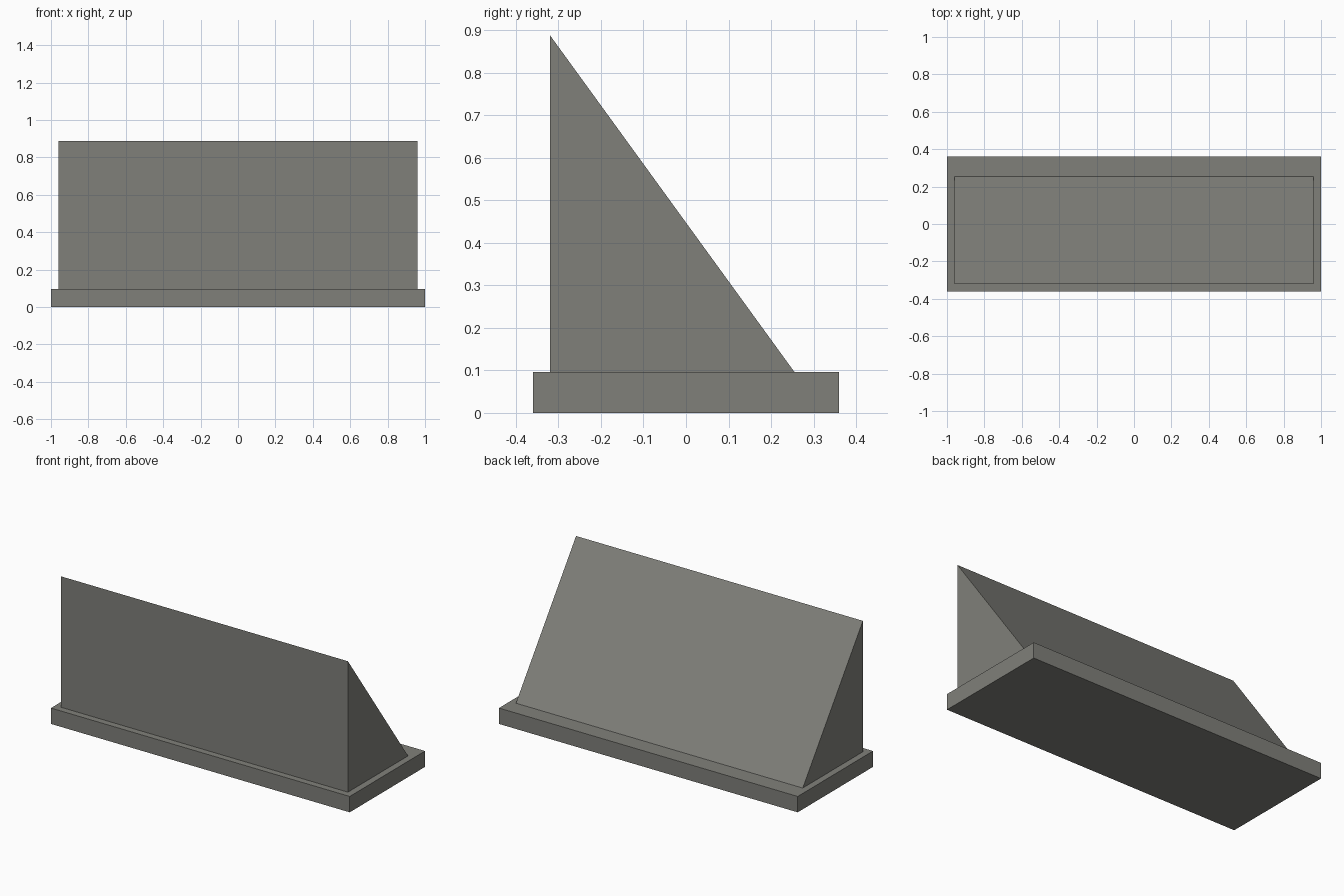
import bpy

if "Cube" in bpy.data.objects:
    bpy.data.objects.remove(bpy.data.objects["Cube"])

# One grey for the whole model
grey = bpy.data.materials.new("warm grey")
grey.diffuse_color = (0.216, 0.216, 0.195, 1)
grey.use_nodes = True
grey.node_tree.nodes["Principled BSDF"].inputs["Base Color"].default_value = grey.diffuse_color


def extrude_profile(name, profile, half_width):
    """Closed prism: a (y, z) profile extruded along x."""
    n = len(profile)
    verts = [(x, y, z) for x in (-half_width, half_width) for y, z in profile]
    faces = [tuple(reversed(range(n))), tuple(range(n, 2 * n))]
    faces += [(i, (i + 1) % n, (i + 1) % n + n, i + n) for i in range(n)]
    mesh = bpy.data.meshes.new(name)
    mesh.from_pydata(verts, [], faces)
    mesh.materials.append(grey)
    obj = bpy.data.objects.new(name, mesh)
    bpy.context.collection.objects.link(obj)
    return obj


BASE_TOP = 0.096

# Flat base slab
extrude_profile("base", [(-0.36, 0), (0.36, 0), (0.36, BASE_TOP), (-0.36, BASE_TOP)], 1.0)

# Wedge with an upright front and a sloping back
extrude_profile("wedge", [(-0.32, BASE_TOP), (0.255, BASE_TOP), (-0.32, 0.888)], 0.96)
